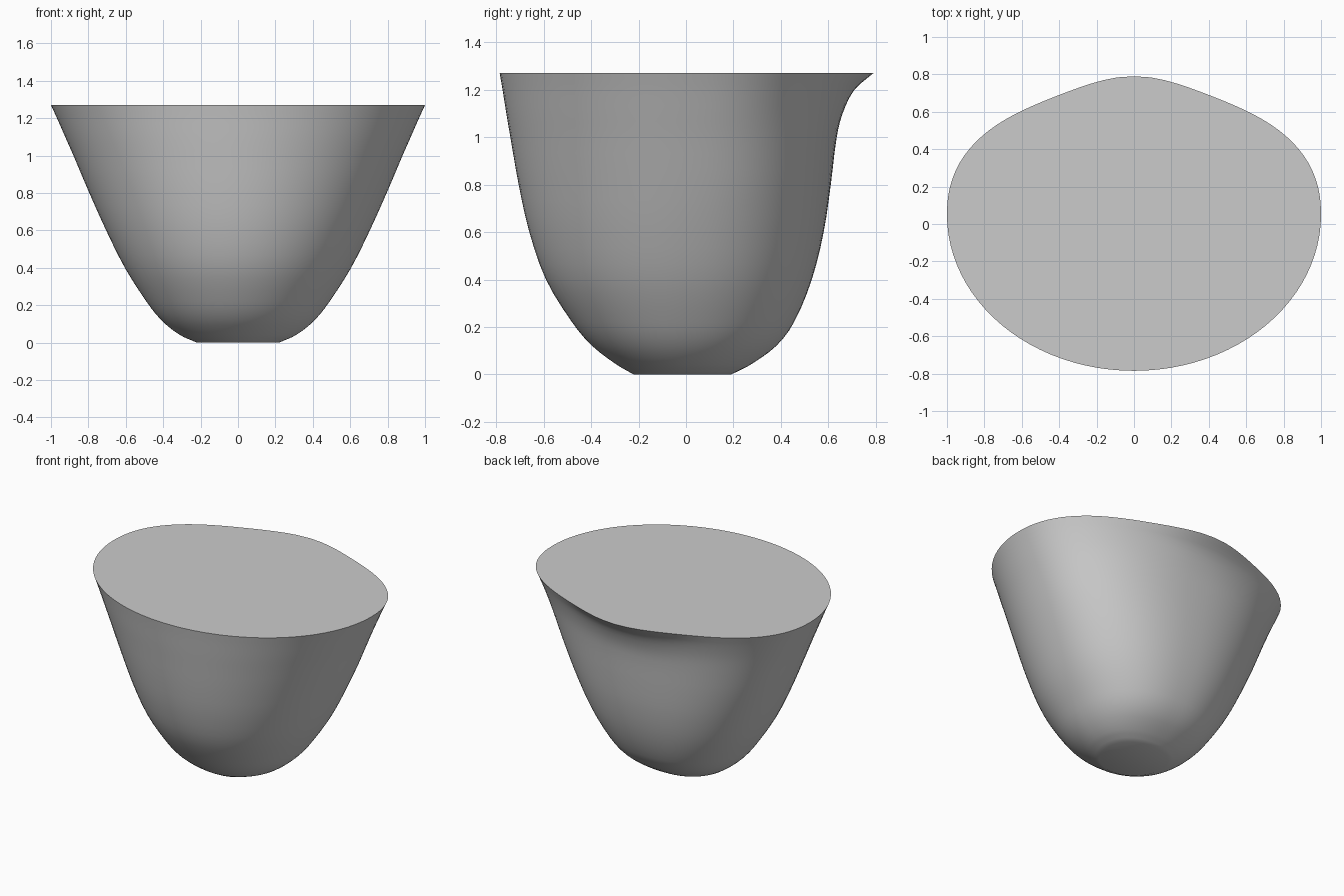
import bpy
import bmesh
from math import cos, sin, exp, pi, copysign
from mathutils import Vector

default_cube = bpy.data.objects.get("Cube")
if default_cube:
    bpy.data.objects.remove(default_cube)

SEGMENTS = 96
STEPS = 3
BACK_POWER = 2.25   # fuller, flatter curve on the back half
LIP_WIDTH = 0.37    # half width of the flared lip at the back

# Profile stations: height, half width, front depth, back depth, lip flare
STATIONS = [Vector(row) for row in (
    (0, .22, .22, .19, 0),
    (.04, .31, .29, .27, 0),
    (.12, .41, .395, .38, 0),
    (.22, .49, .48, .455, 0),
    (.4, .605, .59, .53, 0),
    (.6, .705, .66, .58, 0),
    (.8, .795, .705, .61, 0),
    (1, .88, .74, .635, 0),
    (1.1, .924, .757, .65, .01),
    (1.2, .968, .773, .676, .034),
    (1.27, 1, .785, .7, .09),
)]


def smooth_stations(rows):
    """Pass a smooth curve through the profile stations."""
    result = []
    for i in range(len(rows) - 1):
        a, b = rows[i], rows[i + 1]
        h = b[0] - a[0]
        before, after = rows[max(i - 1, 0)], rows[min(i + 2, len(rows) - 1)]
        slope_a = (b - before) / (b[0] - before[0]) * h
        slope_b = (after - a) / (after[0] - a[0]) * h
        for s in range(STEPS):
            t = s / STEPS
            u = 1 - t
            result.append(a * (u * u * (1 + 2 * t)) + b * (t * t * (3 - 2 * t))
                          + slope_a * (t * u * u) - slope_b * (t * t * u))
    return result + [rows[-1]]


def section_point(row, angle):
    """One point of the cross-section: round front, flatter lipped back."""
    z, width, front, back, lip = row
    middle = 0.05 * min(z / 0.8, 1)
    c, s = cos(angle), sin(angle)
    if s <= 0:
        return Vector((width * c, middle + (front + middle) * s, z))
    power = 2 / BACK_POWER
    x = width * copysign(abs(c) ** power, c)
    y = middle + (back - middle) * s ** power
    return Vector((x, y + lip * exp(-(x / LIP_WIDTH) ** 2), z))


# Bowl body: lofted rings closed by a flat top and a flat foot
bm = bmesh.new()
rings = [[bm.verts.new(section_point(row, 2 * pi * k / SEGMENTS))
          for k in range(SEGMENTS)] for row in smooth_stations(STATIONS)]
for low, high in zip(rings, rings[1:]):
    for k in range(SEGMENTS):
        n = (k + 1) % SEGMENTS
        bm.faces.new((low[k], low[n], high[n], high[k]))
bm.faces.new(rings[-1])
bm.faces.new(list(reversed(rings[0])))
mesh = bpy.data.meshes.new("bowl_body")
bm.to_mesh(mesh)
bm.free()
body = bpy.data.objects.new("bowl_body", mesh)
bpy.context.collection.objects.link(body)

# Plain grey finish
grey = bpy.data.materials.new("plain_grey")
grey.use_nodes = True
colour = (0.6, 0.6, 0.6, 1)
grey.diffuse_color = colour
grey.node_tree.nodes["Principled BSDF"].inputs["Base Color"].default_value = colour
mesh.materials.append(grey)

# Smooth sides with crisp rim and foot edges
bpy.ops.object.select_all(action='DESELECT')
body.select_set(True)
bpy.context.view_layer.objects.active = body
bpy.ops.object.shade_smooth_by_angle(angle=pi / 6)
